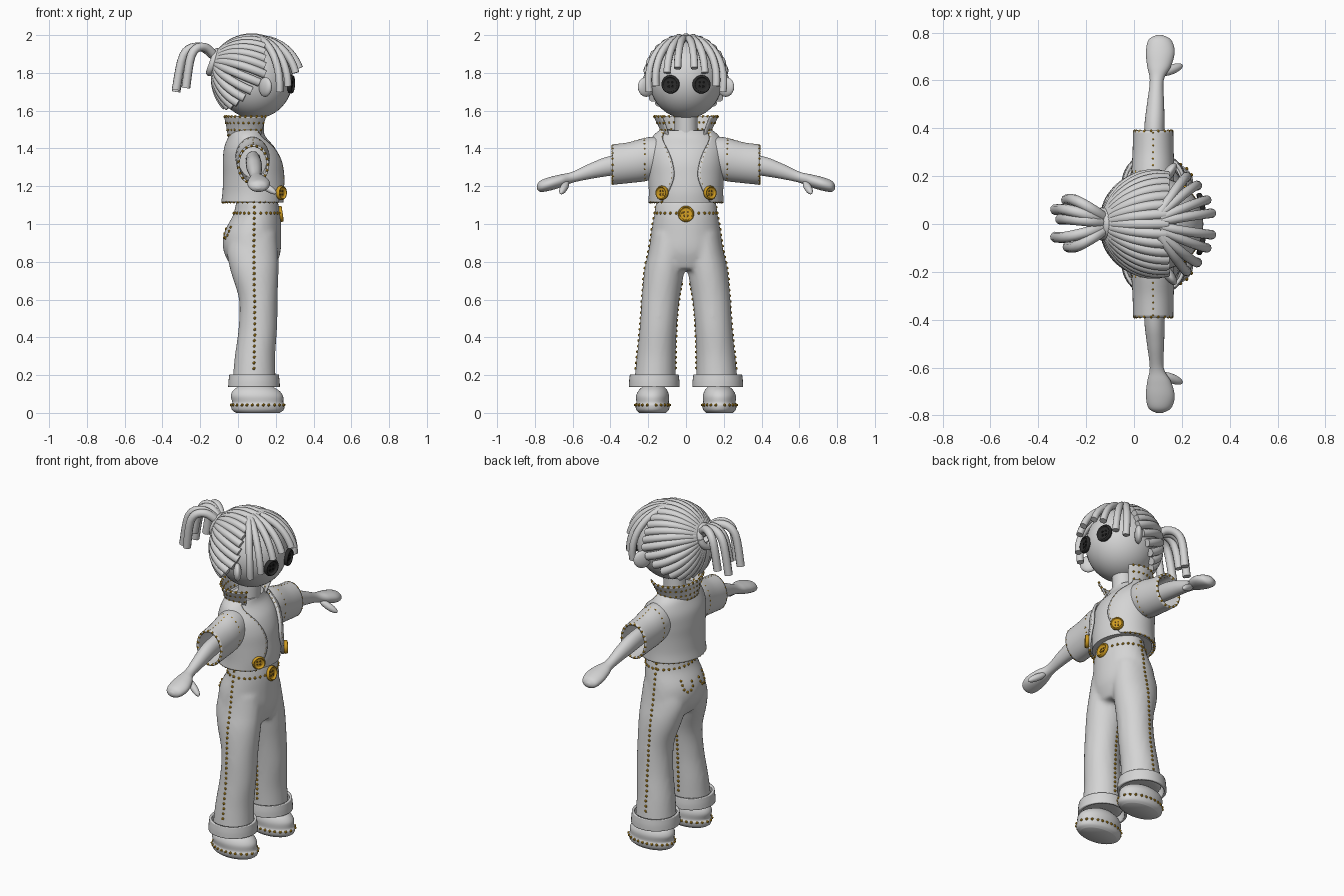
import bpy, bmesh, math
from mathutils import Vector, Matrix

if "Cube" in bpy.data.objects:
    bpy.data.objects.remove(bpy.data.objects["Cube"], do_unlink=True)


def material(name, rgb):
    m = bpy.data.materials.new(name)
    m.use_nodes = True
    m.diffuse_color = (*rgb, 1)
    m.node_tree.nodes["Principled BSDF"].inputs["Base Color"].default_value = (*rgb, 1)
    return m


GREY = material("pale grey", (0.66, 0.66, 0.66))
GOLD = material("gold", (0.62, 0.33, 0.015))
BROWN = material("dark brown", (0.16, 0.08, 0.01))
BLACK = material("button black", (0.025, 0.025, 0.025))
HOLE = material("hole black", (0.006, 0.006, 0.006))


def at(rows, u):
    """Smooth interpolation through a list of tuples, u from 0 to 1."""
    n = len(rows) - 1
    f = min(max(u, 0), 1) * n
    i = min(int(f), n - 1)
    t = f - i
    p, q, r, s = (rows[min(max(k, 0), n)] for k in range(i - 1, i + 3))
    return [b + t / 2 * (c - a + t * (2 * a - 5 * b + 4 * c - d + t * (3 * (b - c) + d - a)))
            for a, b, c, d in zip(p, q, r, s)]


def surf(rows, u, v, axis="z", side=1):
    """Point on a loft; row = (height, centre, centre, radius, radius, half gap angle)."""
    t, c1, c2, r1, r2, gap = at(rows, u)
    a = gap + v * 2 * (math.pi - gap)
    p, q = c1 + r1 * math.cos(a), c2 + r2 * math.sin(a)
    return Vector((p, q * side, t)) if axis == "z" else Vector((p, t * side, q))


def add_loft(bm, rows, axis="z", side=1, cap=True, seg=40, sub=5):
    closed = all(r[5] == 0 for r in rows)
    steps = (len(rows) - 1) * sub
    grid = [[bm.verts.new(surf(rows, i / steps, j / seg, axis, side))
             for j in range(seg if closed else seg + 1)] for i in range(steps + 1)]
    for low, high in zip(grid, grid[1:]):
        for j in range(seg):
            k = (j + 1) % len(low)
            bm.faces.new((low[j], low[k], high[k], high[j]))
    if cap:
        bm.faces.new(grid[0])
        bm.faces.new(grid[-1])


def finish(name, bm, mats, thickness=0):
    bmesh.ops.recalc_face_normals(bm, faces=bm.faces)
    me = bpy.data.meshes.new(name)
    bm.to_mesh(me)
    bm.free()
    for m in mats:
        me.materials.append(m)
    me.polygons.foreach_set("use_smooth", [True] * len(me.polygons))
    me.set_sharp_from_angle(angle=math.radians(50))
    ob = bpy.data.objects.new(name, me)
    bpy.context.collection.objects.link(ob)
    if thickness:
        mod = ob.modifiers.new("thickness", "SOLIDIFY")
        mod.thickness, mod.offset = thickness, 0
    return ob


def loft(name, rows, thickness=0, **kw):
    bm = bmesh.new()
    add_loft(bm, rows, cap=not thickness, **kw)
    return finish(name, bm, [GREY], thickness)


def ellipsoid(name, loc, radii, axis=(0, 0, 1)):
    bm = bmesh.new()
    turn = Vector(axis).to_track_quat("Z", "Y").to_matrix().to_4x4()
    bmesh.ops.create_uvsphere(bm, u_segments=36, v_segments=24, radius=1,
                              matrix=Matrix.Translation(loc) @ turn @ Matrix.Diagonal((*radii, 1)))
    return finish(name, bm, [GREY])


def tubes(name, paths, radius):
    cu = bpy.data.curves.new(name, "CURVE")
    cu.dimensions = "3D"
    cu.bevel_depth, cu.bevel_resolution, cu.use_fill_caps = radius, 3, True
    cu.materials.append(GREY)
    for path in paths:
        sp = cu.splines.new("POLY")
        sp.points.add(len(path) - 1)
        for pt, co in zip(sp.points, path):
            pt.co = (*co, 1)
        sp.use_smooth = True
    ob = bpy.data.objects.new(name, cu)
    bpy.context.collection.objects.link(ob)


def button(name, loc, normal, radius, mats):
    h = 0.02
    profile = [(0, 0.95), (h * 0.5, 1), (h, 0.92), (h, 0.78), (h * 0.6, 0.68), (h * 0.6, 0.3)]
    bm = bmesh.new()
    add_loft(bm, [(z, 0, 0, r * radius, r * radius, 0) for z, r in profile], seg=28, sub=3)
    count = len(bm.faces)
    for k in range(4):
        a = math.pi / 4 + k * math.pi / 2
        spot = Matrix.Translation((math.cos(a) * radius * 0.32, math.sin(a) * radius * 0.32, h * 0.6))
        bmesh.ops.create_cone(bm, cap_ends=True, segments=10, radius1=radius * 0.14,
                              radius2=radius * 0.14, depth=0.005, matrix=spot)
    bm.faces.ensure_lookup_table()
    for f in bm.faces[count:]:
        f.material_index = 1
    ob = finish(name, bm, mats)
    ob.location = loc
    ob.rotation_euler = Vector(normal).to_track_quat("Z", "Y").to_euler()


SIDES = (("left", 1), ("right", -1))
seams = []  # dense paths that receive stitches


def seam(fn, n=120):
    seams.append([fn(i / n) for i in range(n + 1)])


# Trousers: hips and two legs fused into one smooth body
hips = [(0.76, 0.085, 0, 0.11, 0.16, 0), (0.85, 0.075, 0, 0.15, 0.193, 0), (0.95, 0.077, 0, 0.152, 0.185, 0),
        (1.05, 0.1, 0, 0.125, 0.168, 0), (1.13, 0.1, 0, 0.108, 0.158, 0)]
leg = [(0.16, 0.085, 0.165, 0.115, 0.11, 0), (0.3, 0.09, 0.157, 0.107, 0.103, 0),
       (0.45, 0.105, 0.147, 0.102, 0.098, 0), (0.6, 0.107, 0.135, 0.102, 0.1, 0),
       (0.75, 0.088, 0.115, 0.127, 0.106, 0), (0.85, 0.078, 0.1, 0.135, 0.1, 0),
       (0.95, 0.085, 0.09, 0.12, 0.09, 0)]
bm = bmesh.new()
add_loft(bm, hips)
for _, s in SIDES:
    add_loft(bm, leg, side=s)
trousers = finish("trousers", bm, [GREY])
mod = trousers.modifiers.new("fuse", "REMESH")
mod.mode, mod.voxel_size, mod.use_smooth_shade = "VOXEL", 0.013, True
mod = trousers.modifiers.new("soften", "SMOOTH")
mod.factor, mod.iterations = 0.5, 6
bpy.context.view_layer.update()
cloth = trousers.evaluated_get(bpy.context.evaluated_depsgraph_get())


def snap(p):
    return cloth.closest_point_on_mesh(Vector(p))[1]


seam(lambda u: snap(surf(hips, 0.77, u)))
pocket = [(0.04, 1.04), (0.045, 0.96), (0.085, 0.93), (0.13, 0.96), (0.14, 1.04)]
for name, s in SIDES:
    seam(lambda u: snap((0.085, s * (0.31 - 0.14 * u), 0.21 + 0.88 * u)))
    seam(lambda u: snap((0.09, s * 0.04, 0.21 + 0.48 * u)))
    seam(lambda u: snap((-0.12, s * at(pocket, u)[0], at(pocket, u)[1])))

    # Cuffs and shoes
    cuff = [(0.138, 0.085, 0.168, 0.13, 0.127, 0), (0.17, 0.085, 0.168, 0.128, 0.126, 0),
            (0.203, 0.085, 0.168, 0.124, 0.122, 0)]
    loft(name + "_cuff", cuff, 0.014, side=s)
    shoe = [(0, 0.105, 0.177, 0.115, 0.07, 0), (0.015, 0.105, 0.177, 0.136, 0.085, 0),
            (0.04, 0.105, 0.177, 0.142, 0.091, 0), (0.055, 0.105, 0.177, 0.135, 0.086, 0),
            (0.09, 0.1, 0.177, 0.138, 0.087, 0), (0.12, 0.095, 0.175, 0.12, 0.075, 0),
            (0.145, 0.09, 0.172, 0.08, 0.05, 0)]
    loft(name + "_shoe", shoe, side=s)
    seam(lambda u: surf(shoe, 0.35, u, side=s))

# Open waistcoat over the body
vest = [(1.115, 0.085, 0, 0.167, 0.192, 0.75), (1.17, 0.09, 0, 0.165, 0.19, 0.52),
        (1.25, 0.088, 0, 0.16, 0.193, 0.34), (1.33, 0.082, 0, 0.155, 0.198, 0.38),
        (1.4, 0.07, 0, 0.137, 0.195, 0.54), (1.46, 0.055, 0, 0.1, 0.17, 0.83),
        (1.495, 0.055, 0, 0.085, 0.13, 1)]
loft("waistcoat", vest, 0.014, seg=60)
loft("body", [(t, c, 0, a * 0.93, b * 0.93, 0) for t, c, _, a, b, _ in vest])
seam(lambda u: surf(vest, 0.01, u))
for v in (0.01, 0.99):
    seam(lambda u: surf(vest, u, v))

# Flared collar and neck
collar = [(1.465, 0.05, 0, 0.1, 0.12, 0.85), (1.51, 0.055, 0, 0.112, 0.138, 0.85),
          (1.57, 0.06, 0, 0.13, 0.168, 0.85)]
loft("collar", collar, 0.008)
for u0 in (0.1, 0.4, 0.7, 0.98):
    seam(lambda u: surf(collar, u0, u))
loft("neck", [(1.44, 0.07, 0, 0.065, 0.062, 0), (1.6, 0.08, 0, 0.062, 0.06, 0)])

# Sleeves, arms, hands and jacket buttons
sleeve = [(0.12, 0.072, 1.365, 0.08, 0.088, 0), (0.2, 0.078, 1.345, 0.084, 0.108, 0),
          (0.3, 0.08, 1.325, 0.08, 0.102, 0), (0.39, 0.08, 1.314, 0.078, 0.1, 0)]
arm = [(0.22, 0.08, 1.335, 0.04, 0.05, 0), (0.4, 0.085, 1.308, 0.042, 0.052, 0),
       (0.5, 0.09, 1.282, 0.036, 0.042, 0), (0.6, 0.095, 1.248, 0.029, 0.029, 0),
       (0.66, 0.105, 1.229, 0.05, 0.034, 0), (0.72, 0.11, 1.213, 0.06, 0.036, 0),
       (0.77, 0.108, 1.2, 0.047, 0.03, 0), (0.79, 0.106, 1.196, 0.012, 0.01, 0)]
for name, s in SIDES:
    loft(name + "_sleeve", sleeve, 0.012, axis="y", side=s)
    loft(name + "_arm", arm, axis="y", side=s)
    ellipsoid(name + "_thumb", (0.155, s * 0.645, 1.193), (0.02, 0.02, 0.06), (0.09, s * 0.035, -0.06))
    for u0 in (0.4, 0.98):
        seam(lambda u: surf(sleeve, u0, u, "y", s))
    seam(lambda u: surf(sleeve, 0.4 + 0.58 * u, 0.25, "y", s))
    button(name + "_waistcoat_button", (0.222, s * 0.122, 1.165), (0.8, s * 0.6, 0), 0.038, [GOLD, BROWN])
button("belt_button", (0.216, 0, 1.052), (1, 0, 0.15), 0.043, [GOLD, BROWN])

# Head, ears and button eyes
CENTRE, RADII = Vector((0.09, 0, 1.765)), Vector((0.2, 0.195, 0.207))
ellipsoid("head", CENTRE, RADII)
for name, s in SIDES:
    ellipsoid(name + "_ear", (0.145, s * 0.212, 1.725), (0.022, 0.05, 0.052), (0.25, s * 0.35, 0.9))
    button(name + "_eye", (0.272, s * 0.08, 1.74), (0.95, s * 0.22, -0.05), 0.049, [BLACK, HOLE])


def strand(start, end, n=16):
    """Arc that hugs the head between two points."""
    a, b = (Vector([(p - c) / r for p, c, r in zip(q, CENTRE, RADII)]) for q in (start, end))
    path = []
    for i in range(n + 1):
        t = i / n
        d = a.normalized().slerp(b.normalized(), t) * (a.length * (1 - t) + b.length * t)
        path.append(CENTRE + d * RADII)
    return path


# Combed-back hair, fringe and tied tail
tie = Vector((-0.115, 0, 1.85))
combed = []
for k in range(-14, 15):
    phi = k / 14 * math.radians(165)
    x = 0.25 - 0.95 * max(0, abs(phi) - 1.5)
    d = Vector((x, math.sin(phi), math.cos(phi))).normalized() * 1.05
    combed.append(strand(CENTRE + d * RADII, tie + Vector((0, 0.03 * math.sin(phi), 0.03 * math.cos(phi)))))
tubes("combed_hair", combed, 0.023)
tips = [(0.325, 0.045, 1.825), (0.305, 0.1, 1.8), (0.265, 0.16, 1.73), (0.22, 0.195, 1.7)]
tubes("fringe", [strand((0.11, s * 0.25 * y, 1.98), (x, s * y, z)) for x, y, z in tips for _, s in SIDES], 0.02)
tail = []
for s, reach, spread, drop in ((1, 1, 0.06, 1.7), (-1, 1, 0.055, 1.71), (1, 0.78, 0.1, 1.73),
                               (-1, 0.75, 0.095, 1.72), (1, 0.9, 0.02, 1.76)):
    bend = [(-0.09, 0, 1.85), (-0.12 - 0.07 * reach, s * spread * 0.6, 1.935),
            (-0.12 - 0.165 * reach, s * spread, 1.9), (-0.12 - 0.208 * reach, s * spread, drop)]
    tail.append([at(bend, i / 16) for i in range(17)])
tubes("hair_tail", tail, 0.023)
ring = [(-0.13 + 0.02 * math.sin(a), 0.05 * math.cos(a), 1.857 + 0.055 * math.sin(a))
        for a in (k * math.tau / 24 for k in range(25))]
tubes("hair_tie", [ring], 0.02)

# Gold stitches spaced evenly along every seam
ball = bmesh.new()
bmesh.ops.create_icosphere(ball, subdivisions=1, radius=0.0085)
shape = [v.co.copy() for v in ball.verts]
tris = [[v.index for v in f.verts] for f in ball.faces]
ball.free()
verts, faces = [], []
for path in seams:
    gap = 0.0
    for a, b in zip(path, path[1:]):
        gap += (b - a).length
        if gap >= 0.027:
            gap = 0.0
            faces += [[i + len(verts) for i in t] for t in tris]
            verts += [b + p for p in shape]
me = bpy.data.meshes.new("stitches")
me.from_pydata(verts, [], faces)
me.materials.append(GOLD)
bpy.context.collection.objects.link(bpy.data.objects.new("stitches", me))
